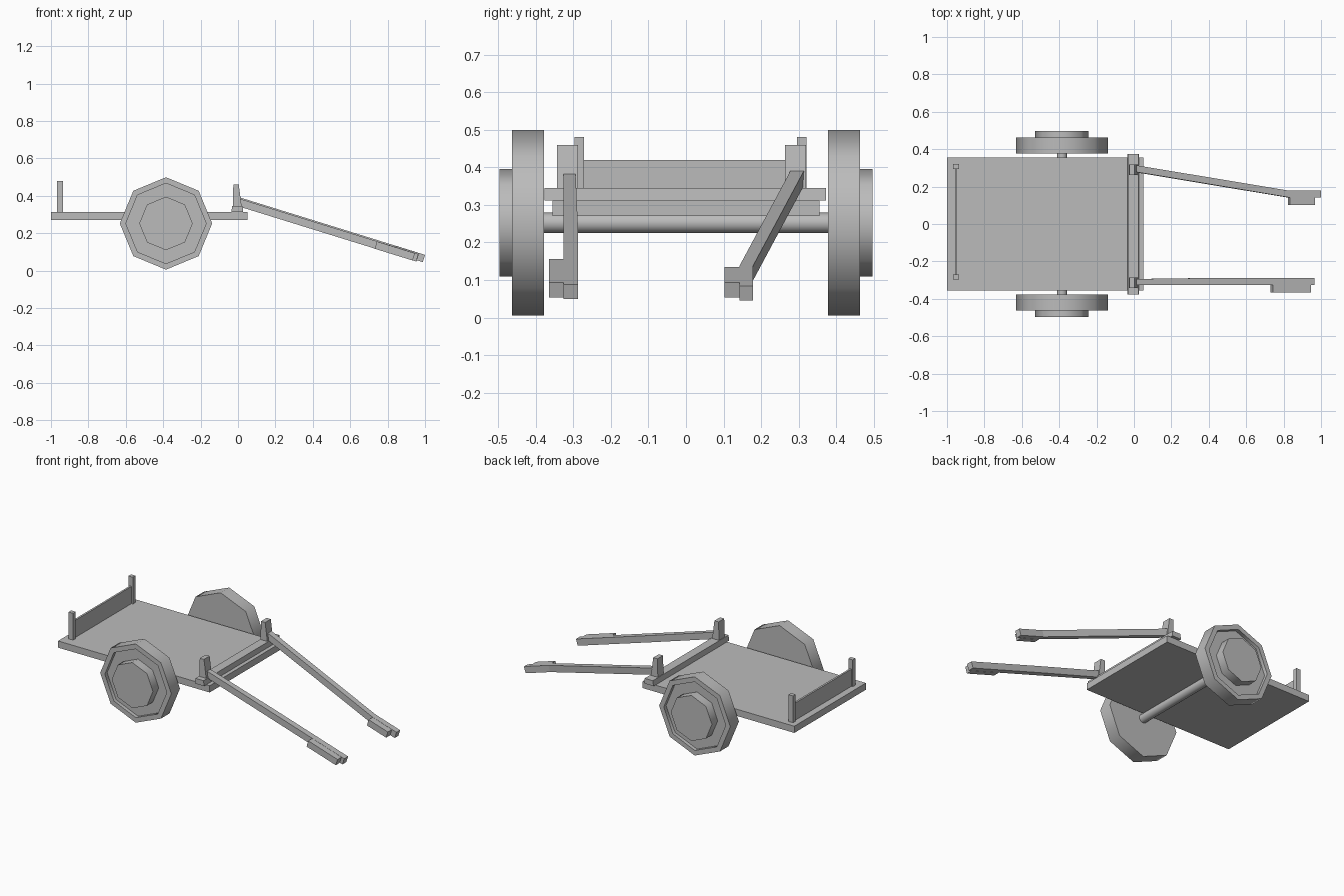
import bpy, bmesh, math
from mathutils import Vector

if "Cube" in bpy.data.objects:
    bpy.data.objects.remove(bpy.data.objects["Cube"], do_unlink=True)

GREY = (0.5, 0.5, 0.5, 1)
wood = bpy.data.materials.new("plain grey")
wood.use_nodes = True
wood.diffuse_color = GREY
wood.node_tree.nodes["Principled BSDF"].inputs["Base Color"].default_value = GREY


def finish(name, bm, smooth=False):
    bmesh.ops.recalc_face_normals(bm, faces=bm.faces)
    mesh = bpy.data.meshes.new(name)
    bm.to_mesh(mesh)
    bm.free()
    mesh.materials.append(wood)
    obj = bpy.data.objects.new(name, mesh)
    bpy.context.collection.objects.link(obj)
    if smooth:
        bpy.ops.object.select_all(action='DESELECT')
        obj.select_set(True)
        bpy.context.view_layer.objects.active = obj
        bpy.ops.object.shade_smooth_by_angle(angle=math.radians(50))
    return obj


def loft(name, rings, smooth=False):
    """Skin a list of equal-length point rings and cap both ends."""
    bm = bmesh.new()
    loops = [[bm.verts.new(p) for p in ring] for ring in rings]
    n = len(loops[0])
    for a, b in zip(loops, loops[1:]):
        for i in range(n):
            j = (i + 1) % n
            bm.faces.new((a[i], a[j], b[j], b[i]))
    bm.faces.new(loops[0])
    bm.faces.new(loops[-1])
    return finish(name, bm, smooth)


def rect(x0, x1, y0, y1, z):
    return [(x0, y0, z), (x1, y0, z), (x1, y1, z), (x0, y1, z)]


def box(name, x, y, z, top_x=None):
    """Box from ranges; top_x tapers the top along x."""
    return loft(name, [rect(*x, *y, z[0]), rect(*(top_x or x), *y, z[1])])


def turned(name, profile, sides):
    """Solid turned around the axle line, profile given as (radius, y)."""
    centre = Vector((-0.385, 0, 0.252))
    rings = []
    for r, y in profile:
        angles = [math.tau * i / sides for i in range(sides)]
        rings.append([centre + Vector((r * math.cos(a), y, r * math.sin(a))) for a in angles])
    return loft(name, rings, True)


def rail(name, stations, top):
    """Sloping bar; stations are (x, y0, y1), top is its height at the post."""
    rings = []
    for x, y0, y1 in stations:
        z = top - 0.31 * x
        rings.append([(x, y0, z), (x, y1, z),
                      (x - 0.012, y1, z - 0.039), (x - 0.012, y0, z - 0.039)])
    return loft(name, rings)


# Bed and front crossbar
box("bed", (-1, 0.052), (-0.355, 0.355), (0.27, 0.312))
box("crossbar", (-0.036, 0.028), (-0.377, 0.373), (0.312, 0.345), (-0.031, 0.025))

# Tailboard and its posts
box("tailboard", (-0.958, -0.946), (-0.28, 0.3), (0.312, 0.42))
for side, y in (("right", -0.284), ("left", 0.308)):
    box(side + "_tail_post", (-0.967, -0.936), (y - 0.013, y + 0.013), (0.312, 0.48))

# Tapered front posts
for side, y in (("right", -0.315), ("left", 0.291)):
    box(side + "_front_post", (-0.028, 0.02), (y - 0.028, y + 0.028),
        (0.34, 0.46), (-0.025, 0.004))

# Axle and eight-sided wheels with a recessed face and raised hub
turned("axle", [(0.027, -0.4), (0.027, 0.4)], 16)
wheel = [(0.247, 0.378), (0.247, 0.463), (0.215, 0.463),
         (0.215, 0.44), (0.143, 0.44), (0.143, 0.497)]
for side, s in (("right", -1), ("left", 1)):
    turned(side + "_wheel", [(r, s * y) for r, y in wheel], 8)

# Pulling shafts with side grips
rail("left_shaft", [(0.012, 0.278, 0.314), (0.83, 0.142, 0.178), (1, 0.142, 0.178)], 0.394)
rail("left_grip", [(0.835, 0.102, 0.142), (0.968, 0.102, 0.142)], 0.393)
rail("right_shaft", [(0.012, -0.326, -0.294), (0.45, -0.326, -0.288), (0.965, -0.326, -0.288)], 0.387)
rail("right_grip", [(0.743, -0.365, -0.326), (0.946, -0.365, -0.326)], 0.386)
